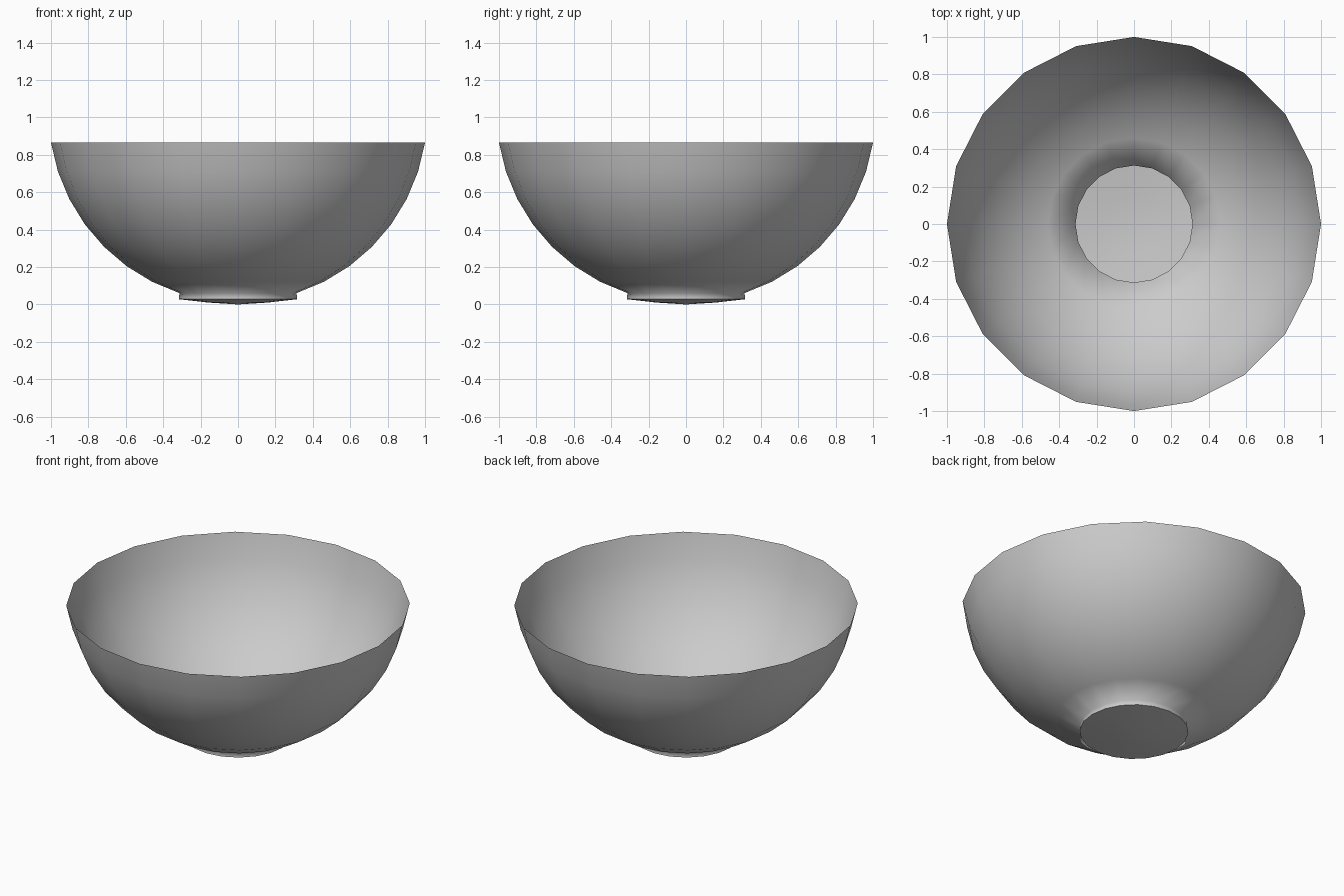
import bpy, bmesh
from math import sin, cos, radians, pi

if "Cube" in bpy.data.objects:
    bpy.data.objects.remove(bpy.data.objects["Cube"])

SEGMENTS = 20
R = 1 / sin(radians(81))   # sphere radius giving a rim of radius 1
BASE = 0.011               # height of the sphere's lowest point

# Profile: foot underside, short foot wall, then the spherical bowl wall in 9 degree steps
profile = [(0, 0), (0.158, 0.01), (0.317, 0.028)]
profile += [(R * sin(radians(a)), BASE + R * (1 - cos(radians(a)))) for a in range(18, 82, 9)]

# Bowl: thin single-surface shell revolved around z
bm = bmesh.new()
verts = [bm.verts.new((r, 0, z)) for r, z in profile]
edges = [bm.edges.new(pair) for pair in zip(verts, verts[1:])]
bmesh.ops.spin(bm, geom=verts + edges, cent=(0, 0, 0), axis=(0, 0, 1),
               angle=2 * pi, steps=SEGMENTS, use_duplicate=False)
bmesh.ops.remove_doubles(bm, verts=bm.verts, dist=0.0005)
bmesh.ops.recalc_face_normals(bm, faces=bm.faces)

# Make the shell face outward (underside points down)
bm.faces.ensure_lookup_table()
lowest = min(bm.faces, key=lambda f: f.calc_center_median().z)
if lowest.normal.z > 0:
    bmesh.ops.reverse_faces(bm, faces=bm.faces)

mesh = bpy.data.meshes.new("bowl")
bm.to_mesh(mesh)
bm.free()
bowl = bpy.data.objects.new("bowl", mesh)
bpy.context.collection.objects.link(bowl)

# Smooth wall, crisp edge around the foot
bpy.context.view_layer.objects.active = bowl
bowl.select_set(True)
bpy.ops.object.shade_smooth_by_angle(angle=radians(75))
